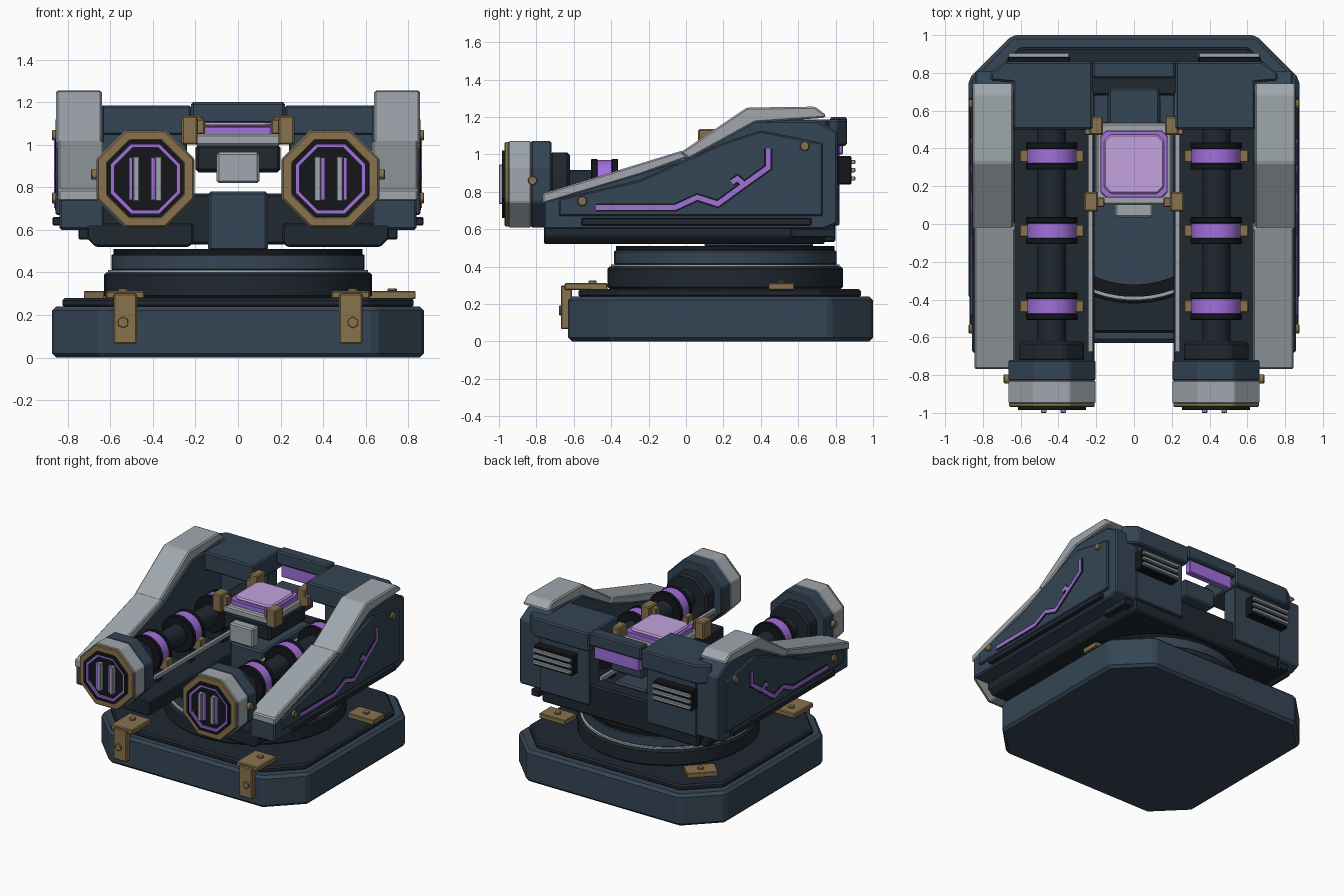
import bpy, bmesh, math
from mathutils import Vector, Matrix

if "Cube" in bpy.data.objects:
    bpy.data.objects.remove(bpy.data.objects["Cube"])

def mat(name, r, g, b):
    m = bpy.data.materials.new(name)
    m.diffuse_color = (r, g, b, 1)
    m.use_nodes = True
    m.node_tree.nodes["Principled BSDF"].inputs["Base Color"].default_value = m.diffuse_color
    return m

NAVY = mat("navy", .035, .06, .09)
DARK = mat("dark", .014, .021, .03)
BLACK = mat("black", .007, .008, .011)
GREY = mat("light_grey", .35, .39, .42)
GOLD = mat("gold", .25, .17, .075)
PURPLE = mat("purple", .36, .16, .72)
LILAC = mat("lilac", .55, .36, .74)

def finish(name, bm, m, bev, mirror, smooth=False):
    bmesh.ops.recalc_face_normals(bm, faces=bm.faces[:])
    me = bpy.data.meshes.new(name)
    bm.to_mesh(me)
    bm.free()
    me.materials.append(m)
    ob = bpy.data.objects.new(name, me)
    bpy.context.collection.objects.link(ob)
    if bev:
        b = ob.modifiers.new("bevel", 'BEVEL')
        b.width, b.segments, b.limit_method = bev, 1, 'ANGLE'
        b.angle_limit = math.radians(25)
    if mirror:
        ob.modifiers.new("mirror", 'MIRROR')
    if smooth:
        bpy.ops.object.select_all(action='DESELECT')
        ob.select_set(True)
        bpy.context.view_layer.objects.active = ob
        bpy.ops.object.shade_smooth_by_angle(angle=math.radians(25))
    return ob

def put(axis, p, h):
    return {'x': (h, p[0], p[1]), 'y': (p[0], h, p[1]), 'z': (p[0], p[1], h)}[axis]

def prism(name, pts, axis, a, b, m, bev=.008, mirror=False, smooth=False):
    bm = bmesh.new()
    lo = [bm.verts.new(put(axis, p, a)) for p in pts]
    hi = [bm.verts.new(put(axis, p, b)) for p in pts]
    n = len(pts)
    bm.faces.new(lo)
    bm.faces.new(hi)
    for i in range(n):
        j = (i + 1) % n
        bm.faces.new((lo[i], lo[j], hi[j], hi[i]))
    return finish(name, bm, m, bev, mirror, smooth)

def box(name, x0, x1, y0, y1, z0, z1, m, bev=.006, mirror=False):
    return prism(name, [(x0, y0), (x1, y0), (x1, y1), (x0, y1)], 'z', z0, z1, m, bev, mirror)

def ngon(c, flat, n):
    r = flat / math.cos(math.pi / n)
    return [(c[0] + r * math.cos((i + .5) * math.tau / n),
             c[1] + r * math.sin((i + .5) * math.tau / n)) for i in range(n)]

def ring(name, c, ro, ri, n, axis, a, b, m, bev=0, mirror=False, smooth=False):
    bm = bmesh.new()
    loops = [[bm.verts.new(put(axis, p, h)) for p in ngon(c, r, n)]
             for r, h in ((ro, a), (ro, b), (ri, b), (ri, a))]
    for k in range(4):
        A, B = loops[k], loops[(k + 1) % 4]
        for i in range(n):
            j = (i + 1) % n
            bm.faces.new((A[i], A[j], B[j], B[i]))
    return finish(name, bm, m, bev, mirror, smooth)

def chamfered(x, y0, y1, c):
    return [(-x + c, y0), (x - c, y0), (x, y0 + c), (x, y1 - c),
            (x - c, y1), (-x + c, y1), (-x, y1 - c), (-x, y0 + c)]

def ribbon(path, w):
    P = [Vector(p) for p in path]
    left, right = [], []
    for i, p in enumerate(P):
        d0 = (p - P[max(i - 1, 0)]).normalized()
        d1 = (P[min(i + 1, len(P) - 1)] - p).normalized()
        t = (d0 + d1).normalized()
        n = Vector((-t.y, t.x))
        k = w / max(t.dot(d1 if d1.length else d0), .5)
        left.append(p + n * k)
        right.append(p - n * k)
    return left + right[::-1]

# Base slab and turntable
prism("base_slab", chamfered(.875, -.63, 1, .23), 'z', 0, .24, NAVY, .02)
prism("base_deck", chamfered(.825, -.575, .935, .22), 'z', .235, .28, DARK, .012)
C = (0, .21)
prism("turntable_lower", ngon(C, .63, 64), 'z', .28, .4, DARK, .012, smooth=True)
prism("turntable_trim", ngon(C, .612, 64), 'z', .395, .412, GREY, 0, smooth=True)
prism("turntable_upper", ngon(C, .595, 64), 'z', .41, .485, NAVY, .006, smooth=True)
ring("turntable_rim", C, .585, .53, 64, 'z', .485, .51, BLACK, smooth=True)
prism("turntable_top", ngon(C, .54, 64), 'z', .48, .5, NAVY, 0, smooth=True)

# Gold base clamps
box("front_clamp_plate", .44, .62, -.65, -.42, .275, .312, GOLD, mirror=True)
box("front_clamp_drop", .475, .585, -.668, -.61, .065, .3, GOLD, mirror=True)
prism("front_clamp_bolt", ngon((.54, .165), .024, 6), 'y', -.678, -.66, GOLD, .003, True)
prism("front_clamp_screw", ngon((.54, -.5), .022, 8), 'z', .31, .325, GOLD, .003, True)
for name, x, y, rot in (("right_clamp", .725, .51, 0), ("rear_clamp", -.6, .68, 45)):
    for part, pts, z0, z1 in (
            ("plate", [(-.11, -.07), (.11, -.07), (.11, .07), (-.11, .07)], .275, .312),
            ("screw", ngon((0, 0), .022, 8), .31, .325)):
        ob = prism(name + "_" + part, pts, 'z', z0, z1, GOLD, .004)
        ob.matrix_world = Matrix.Translation((x, y, 0)) @ Matrix.Rotation(math.radians(rot), 4, 'Z')

# Lower hull, rear wall and pedestal
prism("lower_hull", [(.21, .54), (.23, .52), (.67, .52), (.71, .56), (.71, .63), (.21, .63)],
      'y', -.76, .74, DARK, .008, True)
box("hull_side_tab", .68, .75, .56, .8, .555, .605, DARK, mirror=True)
box("pedestal", -.14, .14, .1, .68, .5, .78, NAVY, .012)
box("rear_lower_wall", -.66, .66, .68, .8, .53, .77, DARK, .012)
box("rear_wall", .24, .66, .7, .82, .62, 1.06, NAVY, mirror=True)
prism("rear_top_block", [(.22, .5), (.64, .5), (.64, .75), (.76, .76), (.76, .8), (.68, .86), (.22, .86)],
      'z', 1.045, 1.185, NAVY, .01, True)
box("rear_bridge", -.22, .22, .77, .86, 1.1, 1.2, NAVY, .01)
box("rear_glow_bar", -.19, .19, .79, .84, 1.0, 1.1, PURPLE)
box("rear_vent", .34, .67, .81, .885, .84, .99, BLACK, mirror=True)
for z in (.87, .915, .96):
    box("rear_vent_slat", .345, .665, .88, .905, z - .011, z + .011, GREY, .003, True)

# Side bodies with panels, glow lines and bolts
prism("side_body", [(-.76, .6), (-.76, .75), (-.02, .97), (.35, 1.18), (.7, 1.18), (.81, 1.12), (.81, .63), (.74, .6)],
      'x', .63, .84, NAVY, .01, True)
prism("side_panel", [(-.68, .67), (-.68, .76), (-.25, .86), (.2, 1.06), (.4, 1.125), (.73, 1.06), (.73, .67)],
      'x', .83, .858, NAVY, .008, True)
box("side_sill", .8, .872, -.56, .67, .62, .66, DARK, mirror=True)
LINE = [(-.48, .715), (-.06, .715), (.06, .77), (.17, .735), (.3, .83), (.44, .93), (.44, 1.03)]
NOTCH = [(.31, .84), (.275, .87), (.245, .85)]
for nm, path in (("side_glow", LINE), ("side_glow_notch", NOTCH)):
    prism(nm + "_groove", ribbon(path, .022), 'x', .85, .861, BLACK, 0, True)
    prism(nm, ribbon(path, .013), 'x', .85, .865, PURPLE, 0, True)
for y, z in ((-.555, .75), (.635, 1.045)):
    prism("side_bolt", ngon((y, z), .025, 8), 'x', .84, .875, GOLD, .004, True)

# Grey armour plates over the sides
prism("front_armour", [(-.768, .735), (-.768, .79), (-.02, 1.02), (.015, .985), (-.25, .89)],
      'x', .63, .845, GREY, .008, True)
prism("rear_armour", [(-.03, 1.01), (.325, 1.25), (.69, 1.255), (.75, 1.21), (.74, 1.195), (.37, 1.17), (.015, .975)],
      'x', .64, .855, GREY, .01, True)

# Twin barrels: octagonal muzzles
B = (.435, .84)
prism("muzzle_rear", ngon(B, .23, 8), 'y', -.83, -.72, NAVY, .008, True)
ring("muzzle_front", B, .23, .18, 8, 'y', -.95, -.828, GREY, .006, True)
ring("muzzle_gold_ring", B, .226, .178, 8, 'y', -.97, -.945, GOLD, .006, True)
ring("muzzle_black_ring", B, .18, .162, 8, 'y', -.985, -.84, BLACK, 0, True)
ring("muzzle_glow_ring", B, .162, .146, 8, 'y', -.98, -.85, PURPLE, 0, True)
prism("muzzle_core", ngon(B, .148, 8), 'y', -.965, -.8, BLACK, 0, True)
for s in (-1, 1):
    x = B[0] + s * .052
    box("muzzle_slat", x - .024, x + .006, -1, -.95, .735, .945, GREY, .004, True)
    box("muzzle_glow_slat", x + .008, x + .026, -.985, -.95, .74, .94, PURPLE, 0, True)
prism("muzzle_bolt", ngon((-.82, .86), .024, 8), 'x', .65, .69, GOLD, .004, True)
prism("muzzle_collar", ngon(B, .17, 8), 'y', -.73, -.62, DARK, .015, True)

# Barrel tubes with glowing coils
prism("barrel_tube", ngon(B, .075, 24), 'y', -.65, .72, DARK, 0, True, True)
for y in (-.435, -.035, .36):
    prism("coil_glow", ngon(B, .13, 32), 'y', y - .04, y + .04, PURPLE, 0, True, True)
    for s in (-1, 1):
        h = y + s * .055
        prism("coil_flange", ngon(B, .136, 32), 'y', h - .017, h + .017, BLACK, .004, True, True)
    box("coil_bracket", B[0] - .17, B[0] + .17, y - .033, y + .033, .74, .82, GOLD, .005, True)
    box("coil_support", B[0] - .08, B[0] + .08, y - .03, y + .03, .6, .75, DARK, .005, True)
box("guide_rail", .215, .245, -.68, .7, .765, .795, GREY, .005, True)

# Central power core
box("core_housing", -.2, .2, .1, .54, .87, 1.0, DARK, .015)
box("core_mount", -.135, .135, .5, .72, .88, 1.02, NAVY, .01)
box("core_frame", -.2, .2, .1, .535, .995, 1.05, GREY, .01)
prism("core_glow_base", [(x, y) for x, y in chamfered(.178, .14, .495, .03)], 'z', 1.045, 1.085, PURPLE, .004)
prism("core_glow_top", chamfered(.16, .16, .475, .035), 'z', 1.08, 1.105, LILAC, .01)
box("core_nose", -.1, .1, .035, .11, .82, .965, GREY, .01)
box("core_front_clamp", .19, .265, .065, .17, 1.0, 1.135, GOLD, .008, True)
box("core_front_clamp_lip", .155, .2, .09, .14, 1.05, 1.12, GOLD, .006, True)
box("core_rear_clamp", .165, .235, .47, .57, 1.0, 1.135, GOLD, .008, True)
box("core_rear_clamp_foot", .2, .262, .47, .51, 1.01, 1.09, GOLD, .006, True)
